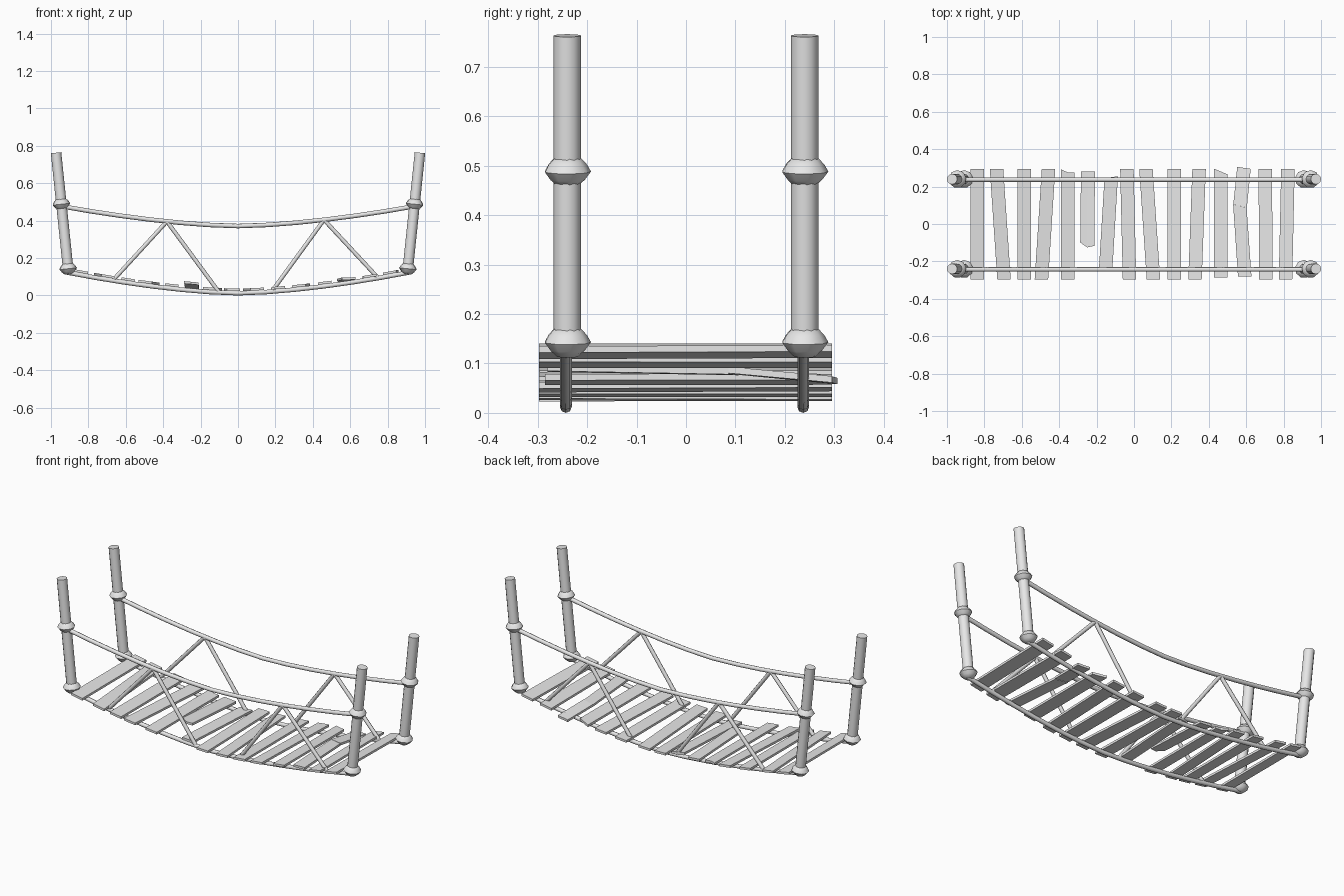
import bpy, bmesh, math
from mathutils import Vector

cube = bpy.data.objects.get("Cube")
if cube:
    bpy.data.objects.remove(cube, do_unlink=True)

grey = bpy.data.materials.new("plain_grey")
grey.use_nodes = True
grey.diffuse_color = (0.8, 0.8, 0.8, 1)
grey.node_tree.nodes["Principled BSDF"].inputs["Base Color"].default_value = (0.8, 0.8, 0.8, 1)

SIDE = 0.24


def finish(name, bm, smooth=True):
    bmesh.ops.recalc_face_normals(bm, faces=bm.faces)
    mesh = bpy.data.meshes.new(name)
    bm.to_mesh(mesh)
    bm.free()
    mesh.materials.append(grey)
    obj = bpy.data.objects.new(name, mesh)
    bpy.context.collection.objects.link(obj)
    if smooth:
        bpy.ops.object.select_all(action='DESELECT')
        bpy.context.view_layer.objects.active = obj
        obj.select_set(True)
        bpy.ops.object.shade_smooth_by_angle(angle=math.radians(50))
    return obj


def tube(name, points, radii, sides):
    """Loft rings across the path; all paths lie in a plane of constant y."""
    bm = bmesh.new()
    pts = [Vector(p) for p in points]
    rings = []
    for i, p in enumerate(pts):
        along = (pts[min(i + 1, len(pts) - 1)] - pts[max(i - 1, 0)]).normalized()
        u = Vector((0, 1, 0))
        v = along.cross(u)
        rings.append([bm.verts.new(p + radii[i] * (u * math.cos(a) + v * math.sin(a)))
                      for a in (math.tau * k / sides for k in range(sides))])
    for a, b in zip(rings, rings[1:]):
        for k in range(sides):
            n = (k + 1) % sides
            bm.faces.new((a[k], a[n], b[n], b[k]))
    bm.faces.new(rings[0])
    bm.faces.new(rings[-1])
    return finish(name, bm)


def floor_z(x):
    return 0.012 + 0.11 * (abs(x) / 0.91) ** 1.6


def rail_z(x):
    return 0.371 + 0.105 * (abs(x) / 0.94) ** 1.6


def post_x(z):
    return 0.908 + (z - 0.14) * 0.104


# Leaning posts with rope knots
KNOT = [(-0.029, 0.022), (-0.016, 0.036), (0, 0.048), (0.014, 0.04), (0.028, 0.027)]
for sx, xname in ((1, "left"), (-1, "right")):
    for sy, yname in ((-1, "front"), (1, "back")):
        tag = yname + "_" + xname
        y = sy * SIDE
        tube("post_" + tag, [(sx * post_x(z), y, z) for z in (0.125, 0.763)], [0.028] * 2, 12)
        for kname, kz in (("lower", 0.143), ("upper", 0.488)):
            tube(kname + "_knot_" + tag,
                 [(sx * post_x(kz + dz), y, kz + dz) for dz, r in KNOT],
                 [r for dz, r in KNOT], 9)

# Sagging ropes and slanted ties on both sides
TIES = [(-0.67, -0.38), (-0.10, -0.38), (0.18, 0.46), (0.75, 0.46)]
for sy, yname in ((-1, "front"), (1, "back")):
    y = sy * SIDE - 0.003
    for name, reach, height in (("floor_rope", 0.915, floor_z), ("hand_rope", 0.945, rail_z)):
        xs = [reach * i / 6 for i in range(-6, 7)]
        tube(name + "_" + yname, [(x, y, height(x)) for x in xs], [0.012] * len(xs), 8)
    for i, (low, high) in enumerate(TIES):
        tube(f"tie_{yname}_{i + 1}", [(low, y, floor_z(low)), (high, y, rail_z(high))],
             [0.011] * 2, 8)


def plank(name, front, back, width=0.072, jag_front=(0, 0, 0), jag_back=(0, 0, 0), roll=0):
    """front and back are (x, y, lift) of the end centres; jags shift the end points in y."""
    bm = bmesh.new()
    mid = (front[0] + back[0]) / 2
    slope = (floor_z(mid + 0.03) - floor_z(mid - 0.03)) / 0.06 + roll
    outline = []
    for end, jag, order in ((front, jag_front, (-1, 0, 1)), (back, jag_back, (1, 0, -1))):
        for s in order:
            x = end[0] + s * width / 2
            z = floor_z(mid) + 0.012 + slope * (x - mid) + end[2]
            outline.append((x, end[1] + jag[s + 1], z))
    bottom = [bm.verts.new(p) for p in outline]
    top = [bm.verts.new((x, y, z + 0.013)) for x, y, z in outline]
    for ring in (bottom, top):
        bm.faces.new((ring[0], ring[1], ring[4], ring[5]))
        bm.faces.new((ring[1], ring[2], ring[3], ring[4]))
    for k in range(6):
        n = (k + 1) % 6
        bm.faces.new((bottom[k], bottom[n], top[n], top[k]))
    finish(name, bm, smooth=False)


# Whole planks: front x, back x
WHOLE = [(-0.837, -0.837), (-0.695, -0.735), (-0.586, -0.586), (-0.495, -0.457),
         (-0.024, -0.038), (0.104, 0.064), (0.216, 0.216), (0.326, 0.348),
         (0.705, 0.702), (0.81, 0.823)]
for i, (xf, xb) in enumerate(WHOLE):
    plank(f"plank_{i + 1}", (xf, -0.297, 0), (xb, 0.295, 0))

# Chipped planks
plank("chipped_plank_1", (-0.355, -0.297, 0), (-0.353, 0.28, 0), jag_back=(0.012, -0.005, -0.005))
plank("chipped_plank_2", (-0.152, -0.25, 0), (-0.122, 0.25, 0), jag_back=(-0.01, 0.0, 0.005))
plank("chipped_plank_3", (0.463, -0.285, 0), (0.465, 0.28, 0), jag_back=(0.015, 0.0, -0.015))

# Broken planks
plank("broken_plank", (-0.25, -0.117, 0.022), (-0.246, 0.28, 0.0), 0.075,
      jag_front=(0.018, -0.008, 0.0))
plank("split_plank_front", (0.592, -0.28, 0.006), (0.566, 0.1, 0.0), 0.072,
      jag_back=(0.006, -0.004, -0.014), roll=-0.12)
plank("split_plank_back", (0.567, 0.1, 0.002), (0.588, 0.3, -0.018), 0.072,
      jag_front=(0.006, -0.004, -0.014), jag_back=(0.006, 0, -0.005), roll=-0.1)
